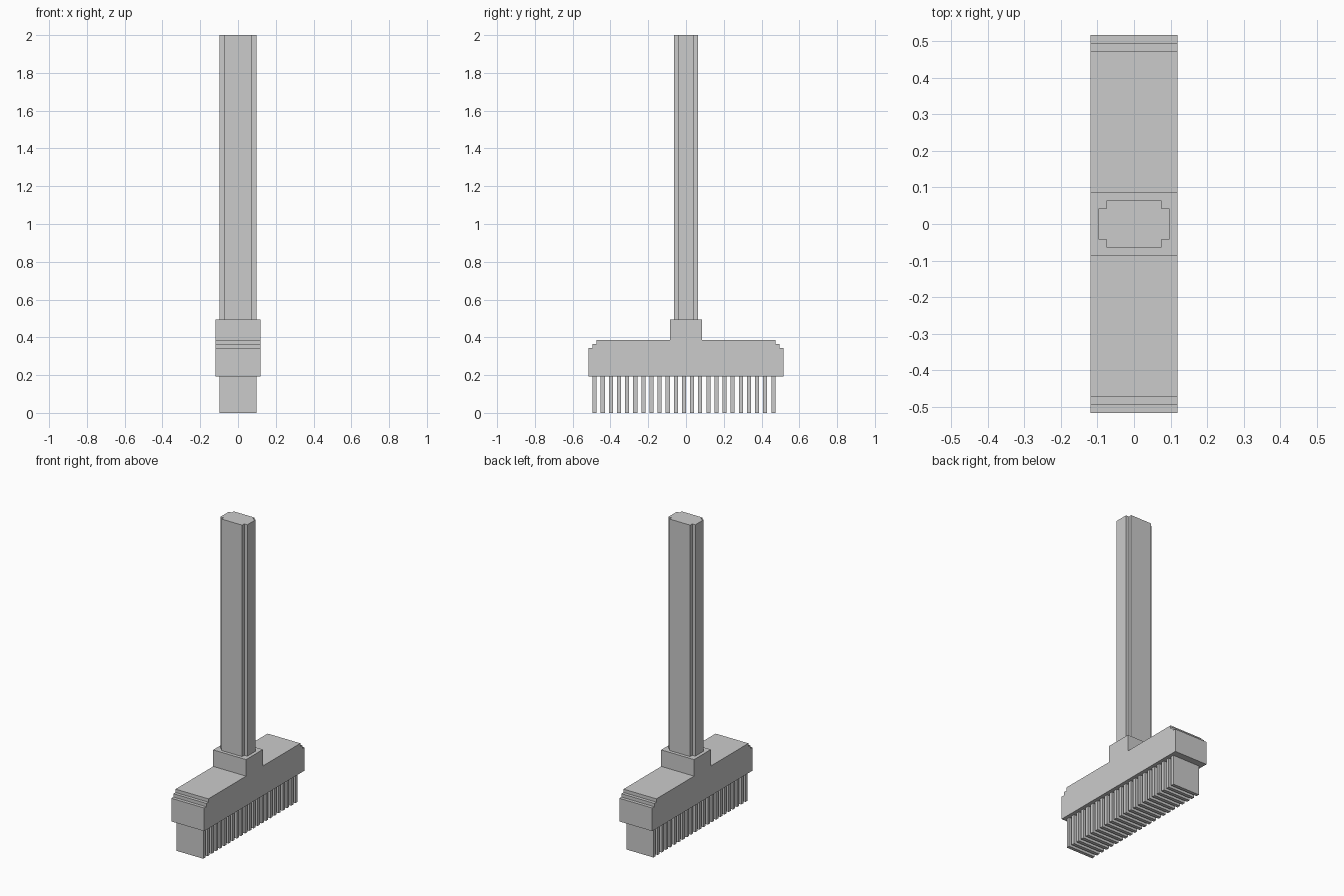
import bpy, bmesh
from mathutils import Vector

if "Cube" in bpy.data.objects:
    bpy.data.objects.remove(bpy.data.objects["Cube"])

U = 2 / 93  # block size: the model is 93 blocks tall


def extrude_profile(name, points, offset):
    """Closed flat profile (in blocks) swept along an offset."""
    bm = bmesh.new()
    face = bm.faces.new([bm.verts.new(Vector(p) * U) for p in points])
    swept = bmesh.ops.extrude_face_region(bm, geom=[face])
    verts = [g for g in swept["geom"] if isinstance(g, bmesh.types.BMVert)]
    bmesh.ops.translate(bm, verts=verts, vec=Vector(offset) * U)
    bmesh.ops.recalc_face_normals(bm, faces=bm.faces)
    mesh = bpy.data.meshes.new(name)
    bm.to_mesh(mesh)
    bm.free()
    obj = bpy.data.objects.new(name, mesh)
    bpy.context.collection.objects.link(obj)
    return obj


# Brush head with stepped ends and a raised socket
half = [(24, 9), (24, 16), (23, 16), (23, 17), (22, 17), (22, 18), (4, 18), (4, 23)]
outline = half + [(-y, z) for y, z in reversed(half)]
extrude_profile("brush_head", [(-5.5, y, z) for y, z in outline], (11, 0, 0))

# Handle with notched corners
quarter = [(4.5, 2), (3.5, 2), (3.5, 3)]
right = [(x, -y) for x, y in reversed(quarter)] + quarter
section = right + [(-x, -y) for x, y in right]
extrude_profile("handle", [(x, y, 23) for x, y in section], (0, 0, 70))

# Row of bristle slats, one block thick with one-block gaps
slat = extrude_profile("bristles", [(-4.5, -23, 0), (4.5, -23, 0), (4.5, -22, 0), (-4.5, -22, 0)], (0, 0, 9))
row = slat.modifiers.new("row", "ARRAY")
row.count = 23
row.use_relative_offset = False
row.use_constant_offset = True
row.constant_offset_displace = (0, 2 * U, 0)
